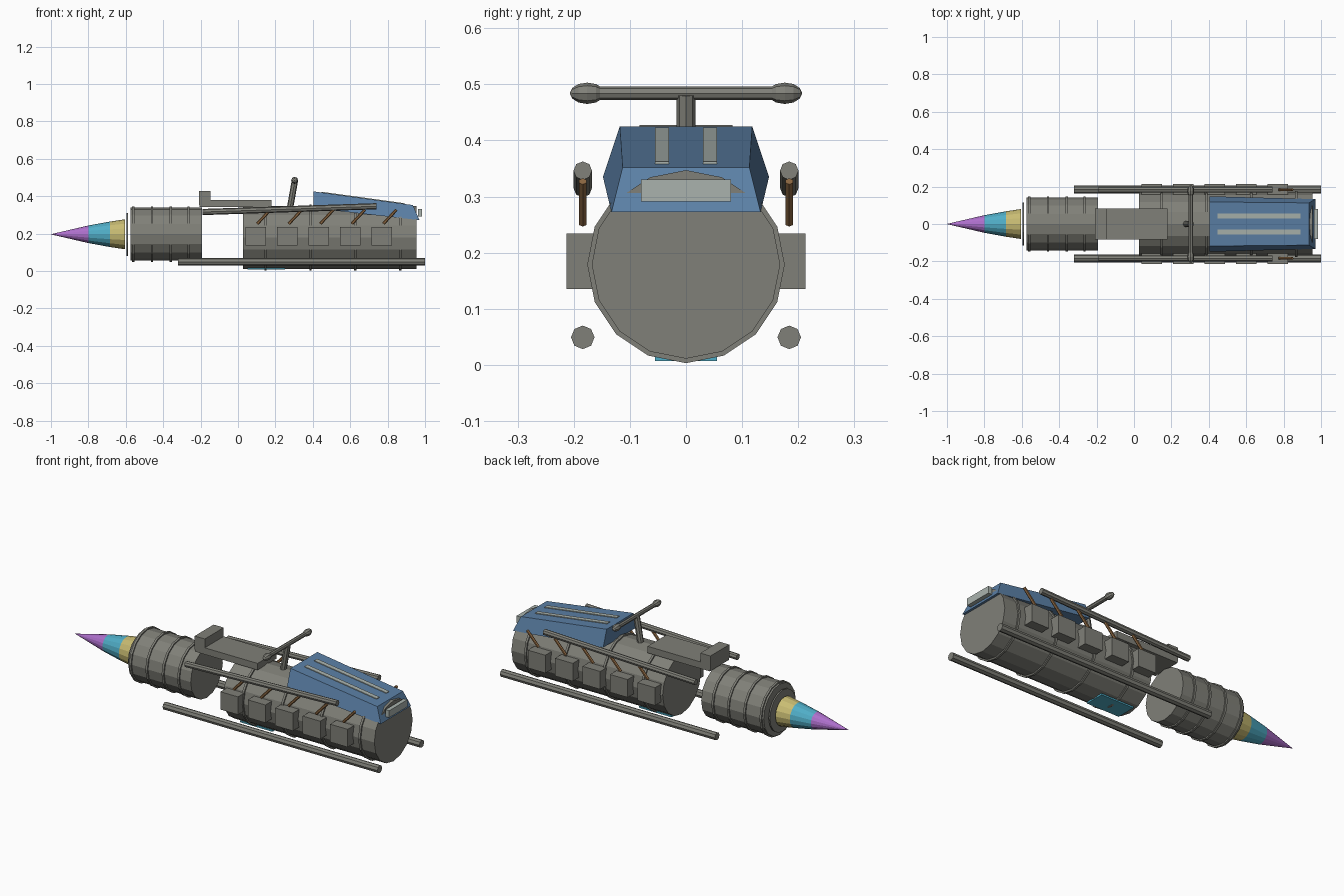
import bpy, bmesh, math
from mathutils import Vector

if "Cube" in bpy.data.objects:
    bpy.data.objects.remove(bpy.data.objects["Cube"])


def material(name, rgb):
    m = bpy.data.materials.new(name)
    m.diffuse_color = (*rgb, 1)
    m.use_nodes = True
    m.node_tree.nodes["Principled BSDF"].inputs["Base Color"].default_value = m.diffuse_color
    return m


GRAY = material("steel_gray", (0.215, 0.215, 0.188))
BLUE = material("cab_blue", (0.105, 0.215, 0.38))
PALE = material("pale_panel", (0.40, 0.45, 0.42))
BROWN = material("strut_brown", (0.27, 0.14, 0.055))
YELLOW = material("nose_yellow", (0.58, 0.50, 0.17))
CYAN = material("nose_cyan", (0.08, 0.42, 0.57))
PURPLE = material("nose_purple", (0.42, 0.16, 0.60))


def finish(name, bm, *mats):
    bmesh.ops.recalc_face_normals(bm, faces=bm.faces)
    me = bpy.data.meshes.new(name)
    bm.to_mesh(me)
    bm.free()
    for m in mats:
        me.materials.append(m)
    ob = bpy.data.objects.new(name, me)
    bpy.context.collection.objects.link(ob)
    return ob


def lathe(name, origin, axis, profile, mats, n=16):
    """Rings of (distance along axis, radius); span i takes material i (or the last)."""
    bm = bmesh.new()
    origin, axis = Vector(origin), Vector(axis).normalized()
    up = Vector((0, 0, 1)) if abs(axis.z) < 0.9 else Vector((1, 0, 0))
    up = (up - axis * up.dot(axis)).normalized()
    side = axis.cross(up)
    rings = []
    for d, r in profile:
        rings.append([bm.verts.new(origin + axis * d + r * (
            up * math.cos(2 * math.pi * k / n) + side * math.sin(2 * math.pi * k / n)))
            for k in range(n)])
    for i in range(len(rings) - 1):
        a, b = rings[i], rings[i + 1]
        for k in range(n):
            f = bm.faces.new((a[k], a[(k + 1) % n], b[(k + 1) % n], b[k]))
            f.material_index = min(i, len(mats) - 1)
    bm.faces.new(rings[0])
    bm.faces.new(rings[-1]).material_index = len(mats) - 1
    return finish(name, bm, *mats)


def rod(name, p0, p1, r, mat, n=8):
    d = Vector(p1) - Vector(p0)
    return lathe(name, p0, d, [(0, r), (d.length, r)], [mat], n)


def loft(name, end_a, end_b, mat):
    """Solid between two four-cornered ends."""
    bm = bmesh.new()
    a = [bm.verts.new(p) for p in end_a]
    b = [bm.verts.new(p) for p in end_b]
    bm.faces.new(a)
    bm.faces.new(b)
    for k in range(4):
        bm.faces.new((a[k], a[(k + 1) % 4], b[(k + 1) % 4], b[k]))
    return finish(name, bm, mat)


def section(x_low, x_high, z_low, z_high, y0, y1, y2, y3):
    return [(x_low, y0, z_low), (x_low, y1, z_low), (x_high, y2, z_high), (x_high, y3, z_high)]


def box(name, x0, x1, y0, y1, z0, z1, mat):
    return loft(name, section(x0, x0, z0, z1, y0, y1, y1, y0),
                section(x1, x1, z0, z1, y0, y1, y1, y0), mat)


def ribbed(x0, x1, r, rib_r, ribs, w=0.012):
    """Drum profile with raised bands."""
    p = [(x0, r)]
    for x in ribs:
        p += [(x - w / 2, r), (x - w / 2, rib_r), (x + w / 2, rib_r), (x + w / 2, r)]
    return p + [(x1, r)]


X = (1, 0, 0)

# Nose cone in three colours, with collar disc
lathe("nose_cone", (0, 0, 0.196), X,
      [(-1, 0.0005), (-0.8, 0.047), (-0.685, 0.068), (-0.605, 0.08)],
      [PURPLE, CYAN, YELLOW])
lathe("collar_disc", (0, 0, 0.196), X, [(-0.596, 0.115), (-0.588, 0.115)], [GRAY])

# Front and rear hull drums
lathe("front_drum", (0, 0, 0.197), X,
      ribbed(-0.576, -0.192, 0.141, 0.148, [-0.56, -0.46, -0.36, -0.265]), [GRAY])
lathe("rear_drum", (0, 0, 0.179), X,
      ribbed(0.026, 0.955, 0.168, 0.176, [0.147, 0.387, 0.627, 0.867]), [GRAY])

# Belly hatch
box("belly_hatch", 0.05, 0.25, -0.055, 0.055, 0.007, 0.016, CYAN)

# Upper deck and its raised block
box("deck", -0.205, 0.178, -0.083, 0.083, 0.341, 0.378, GRAY)
box("deck_block", -0.208, -0.146, -0.083, 0.083, 0.352, 0.427, GRAY)

# Side equipment, mirrored left and right
for s, side in ((-1, "front"), (1, "back")):
    y = 0.184 * s
    rod(f"skid_{side}", (-0.32, y, 0.049), (1.0, y, 0.049), 0.021, GRAY)
    rod(f"rail_{side}", (-0.19, y, 0.315), (0.74, y, 0.346), 0.0165, GRAY)
    for i in range(5):
        x = 0.041 + 0.1685 * i
        box(f"side_box_{side}_{i}", x, x + 0.108, *sorted((0.14 * s, 0.213 * s)),
            0.135, 0.234, GRAY)
        x = 0.103 + 0.1685 * i
        rod(f"strut_{side}_{i}", (x, y, 0.252), (x + 0.07, y, 0.327), 0.008, BROWN, 6)

# Mast with crossbar and end pods
rod("mast", (0.277, 0, 0.33), (0.304, 0, 0.482), 0.017, GRAY)
rod("crossbar", (0.303, -0.18, 0.484), (0.303, 0.18, 0.484), 0.012, GRAY)
for s, side in ((-1, "front"), (1, "back")):
    pod = [(-0.031 * math.cos(t), max(0.019 * math.sin(t), 0.001))
           for t in [math.pi * k / 6 for k in range(7)]]
    lathe(f"crossbar_pod_{side}", (0.303, 0.176 * s, 0.484), (0, 1, 0), pod, [GRAY], 8)

# Wedge-shaped cab
loft("cab", section(0.405, 0.405, 0.335, 0.425, -0.148, 0.148, 0.118, -0.118),
     section(0.97, 0.935, 0.272, 0.352, -0.133, 0.133, 0.113, -0.113), BLUE)

# Roof stripes lying on the sloping roof
for s, side in ((-1, "front"), (1, "back")):
    ends = []
    for x in (0.447, 0.89):
        z = 0.425 - (x - 0.405) * 0.073 / 0.53
        ends.append(section(x, x, z - 0.003, z + 0.004, 0.03 * s, 0.055 * s, 0.055 * s, 0.03 * s))
    loft(f"roof_stripe_{side}", *ends, PALE)

# Rear window panel
box("rear_window", 0.962, 0.985, -0.08, 0.08, 0.291, 0.33, PALE)
